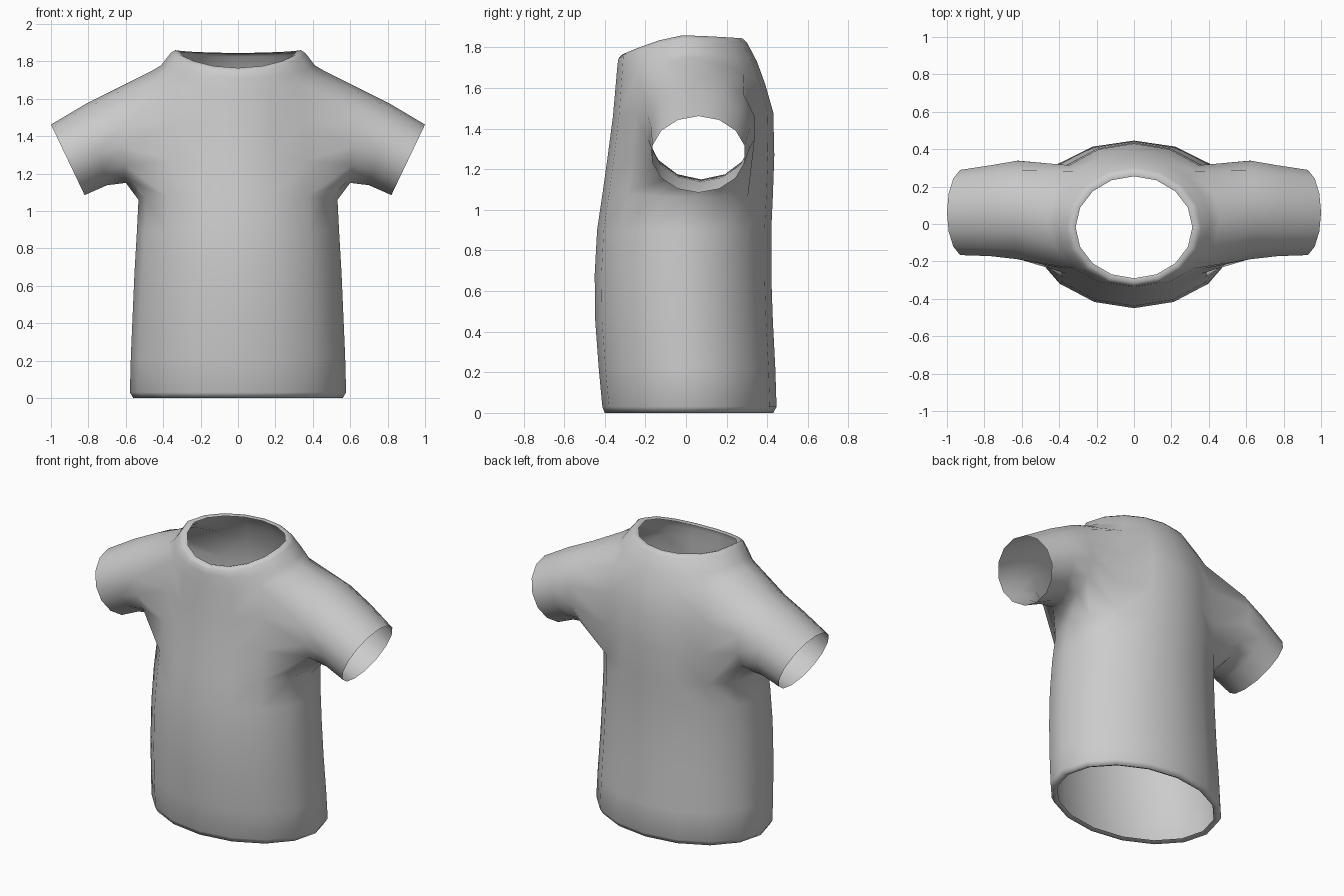
import bpy, bmesh, math
from mathutils import Vector

if "Cube" in bpy.data.objects:
    bpy.data.objects.remove(bpy.data.objects["Cube"])

cloth = bpy.data.materials.new("grey cloth")
cloth.diffuse_color = (0.6, 0.6, 0.6, 1)
cloth.use_nodes = True
cloth.node_tree.nodes["Principled BSDF"].inputs["Base Color"].default_value = cloth.diffuse_color

# Torso rings: half width, front y, back y, then z at front, side, back
RINGS = [
    (.53, -.375, .405, .012, .012, .012),   # folded hem
    (.56, -.40, .43, 0, 0, 0),
    (.578, -.412, .446, .03, .03, .03),
    (.573, -.43, .44, .22, .22, .22),
    (.563, -.447, .428, .45, .45, .45),
    (.553, -.45, .42, .68, .68, .68),
    (.54, -.438, .42, .90, .90, .90),
    (.532, -.41, .428, 1.09, 1.06, 1.07),   # armpit
    (.51, -.385, .435, 1.27, 1.27, 1.27),
    (.49, -.36, .43, 1.46, 1.50, 1.48),
    (.46, -.345, .39, 1.63, 1.75, 1.62),    # shoulder
    (.41, -.338, .35, 1.71, 1.78, 1.73),
    (.36, -.333, .30, 1.745, 1.845, 1.825), # collar
    (.335, -.315, .28, 1.765, 1.86, 1.845),
    (.312, -.29, .255, 1.76, 1.85, 1.84),
]
LOW, HIGH = 7, 10      # ring rows that bound the armhole
C0, C1 = 2, 6          # columns that bound the armhole (4 is the side)

# Sleeve rings: bottom (x, z), top (x, z), front y, back y
SLEEVE = [
    ((.60, 1.15), (.64, 1.66), -.195, .345),
    ((.70, 1.138), (.81, 1.575), -.178, .32),
    ((.82, 1.085), (1.0, 1.462), -.172, .295),
]

bm = bmesh.new()

# Half torso, from centre front round the side to centre back
grid = []
for hw, yf, yb, zf, zs, zb in RINGS:
    row = []
    for k in range(9):
        a = math.radians(-90 + 22.5 * k)
        s = math.sin(a)
        x = 0 if k in (0, 8) else hw * math.cos(a)
        y = (yf + yb) / 2 + (yb - yf) / 2 * s
        z = zs + ((zf if s < 0 else zb) - zs) * abs(s) ** 1.4
        row.append(bm.verts.new((x, y, z)))
    grid.append(row)

for i in range(len(RINGS) - 1):
    for k in range(8):
        if LOW <= i < HIGH and C0 <= k < C1:
            continue                        # armhole opening
        bm.faces.new((grid[i][k], grid[i][k + 1], grid[i + 1][k + 1], grid[i + 1][k]))

# Armhole border, starting at the front of the armpit
loop = ([grid[LOW][k] for k in range(C0, C1 + 1)]
        + [grid[i][C1] for i in range(LOW + 1, HIGH)]
        + [grid[HIGH][k] for k in range(C1, C0 - 1, -1)]
        + [grid[i][C0] for i in range(HIGH - 1, LOW, -1)])
n = len(loop)

# Sleeve grown out of the border
for (bx, bz), (tx, tz), yf, yb in SLEEVE:
    mid = Vector(((bx + tx) / 2, (yf + yb) / 2, (bz + tz) / 2))
    up = Vector(((tx - bx) / 2, 0, (tz - bz) / 2))
    side = Vector((0, (yb - yf) / 2, 0))
    ring = []
    for j in range(n):
        p = (j - 2) * math.tau / n
        ring.append(bm.verts.new(mid - up * math.cos(p) + side * math.sin(p)))
    for j in range(n):
        m = (j + 1) % n
        bm.faces.new((loop[j], loop[m], ring[m], ring[j]))
    loop = ring

for f in bm.faces:
    f.smooth = True

mesh = bpy.data.meshes.new("shirt")
bm.to_mesh(mesh)
bm.free()
mesh.materials.append(cloth)
shirt = bpy.data.objects.new("shirt", mesh)
bpy.context.collection.objects.link(shirt)

# Other half
mirror = shirt.modifiers.new("other half", 'MIRROR')
mirror.use_axis[0] = True
mirror.use_mirror_merge = True
mirror.merge_threshold = 0.001
